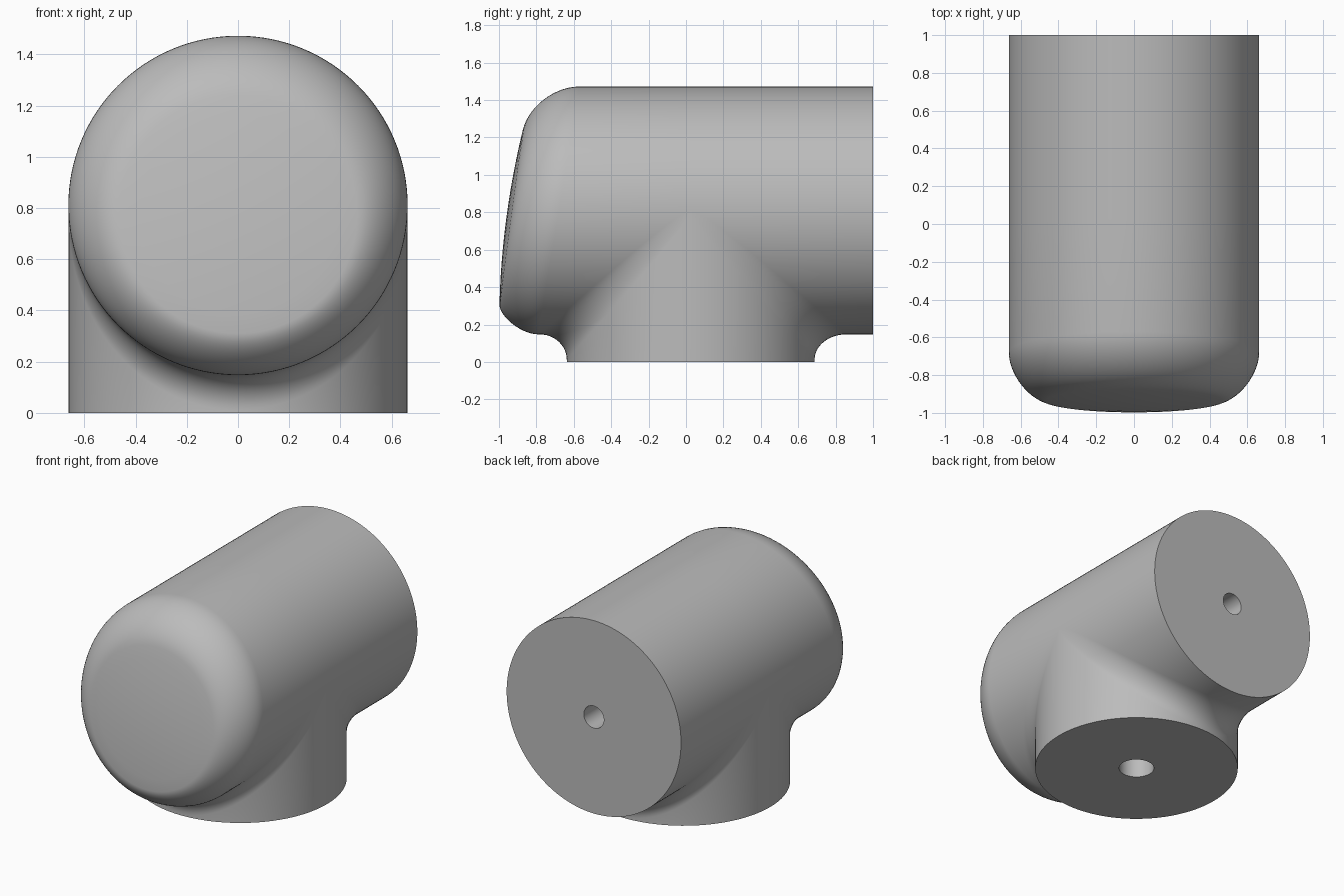
import bpy, bmesh
from math import sin, cos, pi, sqrt
from mathutils import Vector

cube = bpy.data.objects.get("Cube")
if cube:
    bpy.data.objects.remove(cube)

R = 0.6625                 # radius of barrel and stem
ZC, YC = 0.81, 0.025       # barrel axis height, stem axis position
BACK = 1.0
FACE_R, FACE_Z, FACE_Y = 0.465, 0.775, -0.935
TILT, BULGE = 0.134, 0.025
STEPS = 64                 # strips per half turn


def nose(t):
    """Slightly domed, tilted front face and its rounded rim."""
    d = Vector((sin(t), 0, -cos(t)))
    points = []
    for i in range(7):
        s = i / 6
        p = d * FACE_R * s + Vector((0, FACE_Y, FACE_Z))
        p.y += TILT * (p.z - FACE_Z) - BULGE * (1 - s * s)
        points.append(p)
    p1 = points[-1]
    p0 = d * R + Vector((0, -0.68 - 0.11 * cos(t), ZC))
    corner = Vector((p0.x, 0, p0.z))
    reach = sqrt((corner.x - p1.x) ** 2 + (corner.z - p1.z) ** 2)
    corner.y = p1.y + TILT * (corner.z - p1.z) + 2 * BULGE / FACE_R * reach
    k = 0.48 - 0.06 * cos(t)
    a, b = p1.lerp(corner, k), p0.lerp(corner, k)
    for i in range(1, 15):
        u = i / 14
        v = 1 - u
        points.append(p1 * v**3 + a * 3 * v * v * u + b * 3 * v * u * u + p0 * u**3)
    return points


def back_end(t, radius=0.076, depth=0.3):
    """Flat back face with its blind hole."""
    d = Vector((sin(t), 0, -cos(t)))
    c = Vector((0, BACK, ZC))
    inner = Vector((0, BACK - depth, ZC))
    return [c + d * R, c + d * radius, inner + d * radius, inner]


def stem(t, side, radius=0.114, depth=0.3):
    """Foot of the stem: wall edge, flat base and blind hole."""
    d = Vector((sin(t), side * cos(t), 0))
    c = Vector((0, YC, 0))
    inner = Vector((0, YC, depth))
    return [c + d * R, c + d * radius, inner + d * radius, inner]


def fillet(t, side, length, height=0.135):
    """Concave blend from barrel underside to stem wall."""
    c = max(cos(t), 0)
    fade = sqrt(c) if c > 1e-6 else 0
    a, b = length * fade, height * fade
    points = []
    for i in range(13):
        q = pi / 2 * i / 12
        points.append(Vector((R * sin(t),
                              YC + side * (R * c + a * (1 - sin(q))),
                              ZC - R * c - b * (1 - cos(q)))))
    return points


def loft(bm, paths):
    rows = [[bm.verts.new(p) for p in path] for path in paths]
    for r0, r1 in zip(rows, rows[1:]):
        for i in range(len(r0) - 1):
            bm.faces.new((r0[i], r0[i + 1], r1[i + 1], r1[i]))


bm = bmesh.new()
lower = [-pi / 2 + pi * i / STEPS for i in range(STEPS + 1)]
upper = [t + pi for t in lower]

# Upper half of the barrel
loft(bm, [nose(t) + [Vector((R * sin(t), YC, ZC - R * cos(t)))] + back_end(t)
          for t in upper])
# Underside running from the nose down the front of the stem
loft(bm, [nose(t) + fillet(t, -1, 0.145) + stem(t, -1) for t in lower])
# Underside running from the back face down the rear of the stem
loft(bm, [back_end(t)[::-1] + fillet(t, 1, 0.17) + stem(t, 1) for t in lower])

bmesh.ops.remove_doubles(bm, verts=bm.verts[:], dist=0.0001)
bmesh.ops.recalc_face_normals(bm, faces=bm.faces[:])

mesh = bpy.data.meshes.new("pipe_elbow_body")
bm.to_mesh(mesh)
bm.free()
body = bpy.data.objects.new("pipe_elbow_body", mesh)
bpy.context.collection.objects.link(body)

grey = bpy.data.materials.new("plain_grey")
grey.use_nodes = True
colour = (0.5, 0.5, 0.5, 1)
grey.diffuse_color = colour
grey.node_tree.nodes["Principled BSDF"].inputs["Base Color"].default_value = colour
mesh.materials.append(grey)

bpy.ops.object.select_all(action='DESELECT')
body.select_set(True)
bpy.context.view_layer.objects.active = body
bpy.ops.object.shade_smooth_by_angle(angle=pi / 6)
